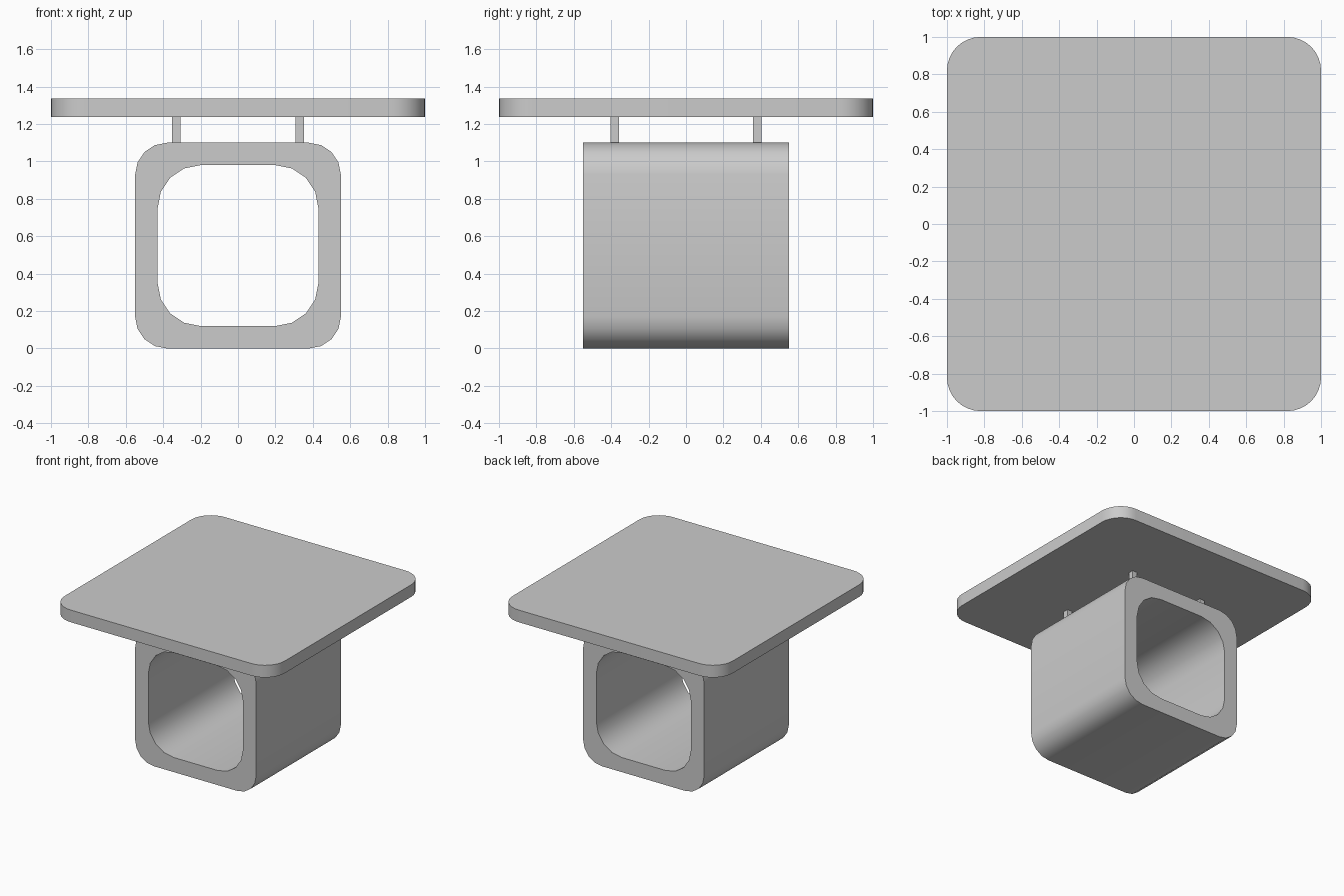
import bpy, bmesh
from math import sin, cos, pi
from mathutils import Vector

if "Cube" in bpy.data.objects:
    bpy.data.objects.remove(bpy.data.objects["Cube"])


def rounded_loop(half, r, seg):
    """Points of a rounded square centred on the origin, counter-clockwise."""
    c = half - r
    pts = []
    for q, (sx, sy) in enumerate(((1, 1), (-1, 1), (-1, -1), (1, -1))):
        for i in range(seg + 1):
            a = (q + i / seg) * pi / 2
            pts.append((sx * c + r * cos(a), sy * c + r * sin(a)))
    return pts


def finish(name, bm, smooth=True):
    bmesh.ops.recalc_face_normals(bm, faces=bm.faces)
    mesh = bpy.data.meshes.new(name)
    bm.to_mesh(mesh)
    bm.free()
    ob = bpy.data.objects.new(name, mesh)
    bpy.context.collection.objects.link(ob)
    if smooth:
        bpy.ops.object.select_all(action='DESELECT')
        ob.select_set(True)
        bpy.context.view_layer.objects.active = ob
        bpy.ops.object.shade_smooth_by_angle(angle=pi / 6)
    return ob


# Tabletop: rounded square slab
Z_TOP0, Z_TOP1 = 1.237, 1.337
bm = bmesh.new()
face = bm.faces.new([bm.verts.new((x, y, Z_TOP0)) for x, y in rounded_loop(1.0, 0.18, 8)])
ext = bmesh.ops.extrude_face_region(bm, geom=[face], use_keep_orig=True)
bmesh.ops.translate(bm, vec=Vector((0, 0, Z_TOP1 - Z_TOP0)),
                    verts=[g for g in ext["geom"] if isinstance(g, bmesh.types.BMVert)])
finish("tabletop", bm)

# Base: square tube open front to back, four closed loops bridged in a ring
H = 0.55
outer, inner = rounded_loop(H, 0.17, 4), rounded_loop(0.43, 0.23, 4)
bm = bmesh.new()
loops = [[bm.verts.new((x, y, z + H)) for x, z in prof]
         for prof, y in ((outer, -H), (outer, H), (inner, H), (inner, -H))]
n = len(outer)
for k in range(4):
    a, b = loops[k], loops[(k + 1) % 4]
    for i in range(n):
        j = (i + 1) % n
        bm.faces.new((a[i], a[j], b[j], b[i]))
finish("base_tube", bm)

# Four slim square posts between base and tabletop
for sx, side in ((-1, "left"), (1, "right")):
    for sy, end in ((-1, "front"), (1, "back")):
        bm = bmesh.new()
        bmesh.ops.create_cube(bm, size=1)
        bmesh.ops.scale(bm, vec=(0.045, 0.045, Z_TOP0 - 2 * H), verts=bm.verts)
        bmesh.ops.translate(bm, vec=(sx * 0.33, sy * 0.382, (Z_TOP0 + 2 * H) / 2), verts=bm.verts)
        finish(f"{end}_{side}_post", bm, smooth=False)
